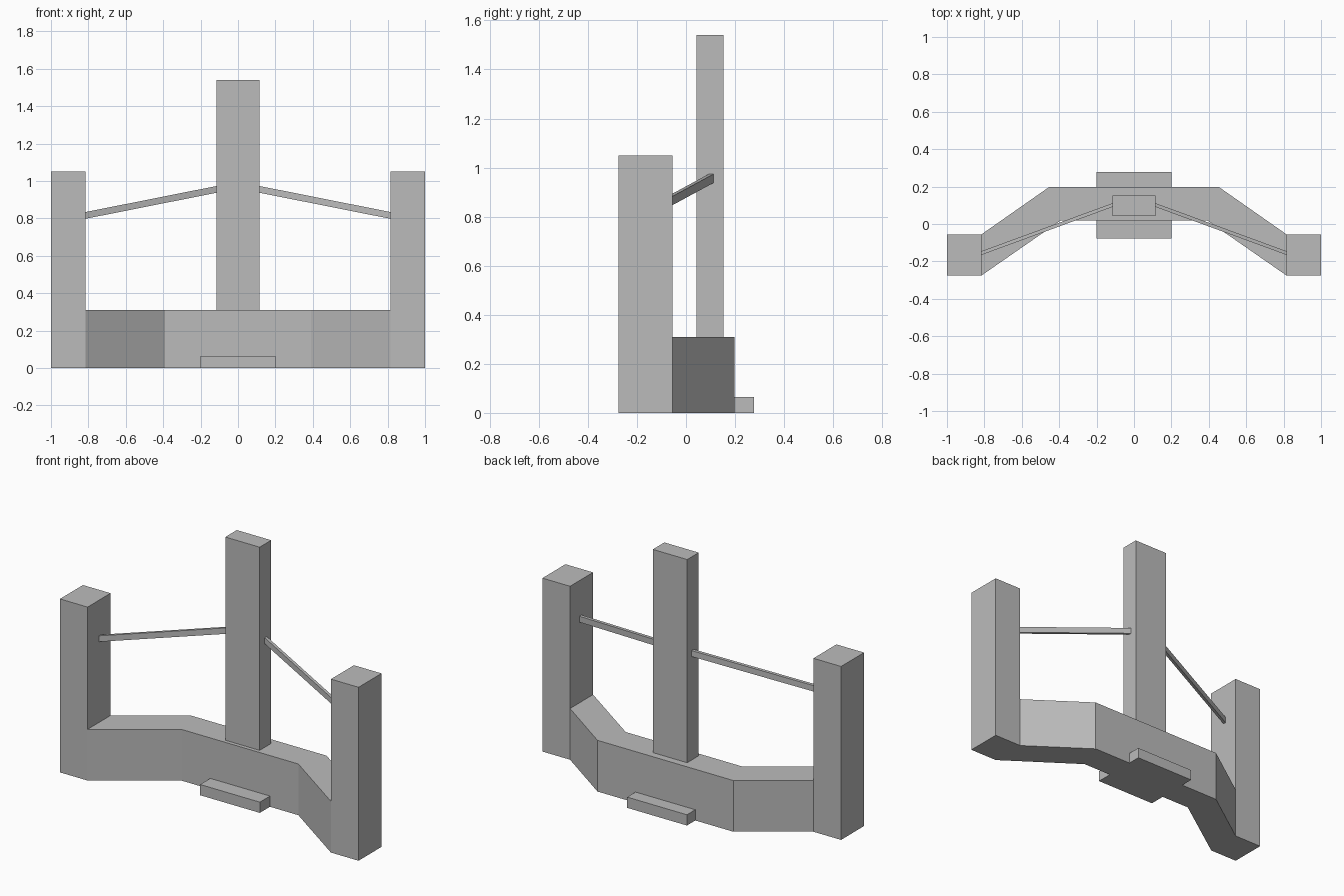
import bpy
import bmesh
from mathutils import Vector

cube = bpy.data.objects.get("Cube")
if cube:
    bpy.data.objects.remove(cube, do_unlink=True)

grey = bpy.data.materials.new("plain grey")
grey.use_nodes = True
GREY = (0.5, 0.5, 0.5, 1)
grey.diffuse_color = GREY
grey.node_tree.nodes["Principled BSDF"].inputs["Base Color"].default_value = GREY


def prism(name, outline, lift):
    """Closed solid made by sweeping a flat outline along a vector."""
    bm = bmesh.new()
    base = bm.faces.new([bm.verts.new(p) for p in outline])
    swept = bmesh.ops.extrude_face_region(bm, geom=[base], use_keep_orig=True)
    moved = [v for v in swept["geom"] if isinstance(v, bmesh.types.BMVert)]
    bmesh.ops.translate(bm, verts=moved, vec=lift)
    bmesh.ops.recalc_face_normals(bm, faces=bm.faces)
    mesh = bpy.data.meshes.new(name)
    bm.to_mesh(mesh)
    bm.free()
    mesh.materials.append(grey)
    obj = bpy.data.objects.new(name, mesh)
    bpy.context.collection.objects.link(obj)
    return obj


def box(name, x0, x1, y0, y1, z0, z1):
    outline = [(x0, y0, z0), (x1, y0, z0), (x1, y1, z0), (x0, y1, z0)]
    return prism(name, outline, Vector((0, 0, z1 - z0)))


# Angled base wall: one half of the plan, mirrored
half = [(0.39, 0.02), (0.815, -0.275), (0.815, -0.055), (0.455, 0.197)]
plan = half + [(-x, y) for x, y in reversed(half)]
prism("base_wall", [(x, y, 0) for x, y in plan], Vector((0, 0, 0.31)))

# Central pillar and the step passing under the wall
box("center_pillar", -0.115, 0.115, 0.043, 0.153, 0.31, 1.54)
box("front_step", -0.2, 0.2, -0.077, 0.02, 0, 0.065)
box("back_step", -0.2, 0.2, 0.197, 0.277, 0, 0.065)

# End posts and sloping rails on both sides
for side, s in (("left", 1), ("right", -1)):
    box(side + "_post", min(s * 0.815, s), max(s * 0.815, s),
        -0.275, -0.055, 0, 1.05)
    outer = Vector((s * 0.82, -0.157, 0.797))
    inner = Vector((s * 0.11, 0.103, 0.938))
    across, up = Vector((0, 0.01, 0)), Vector((0, 0, 0.036))
    section = [outer - across, outer + across,
               outer + across + up, outer - across + up]
    prism(side + "_rail", section, inner - outer)
